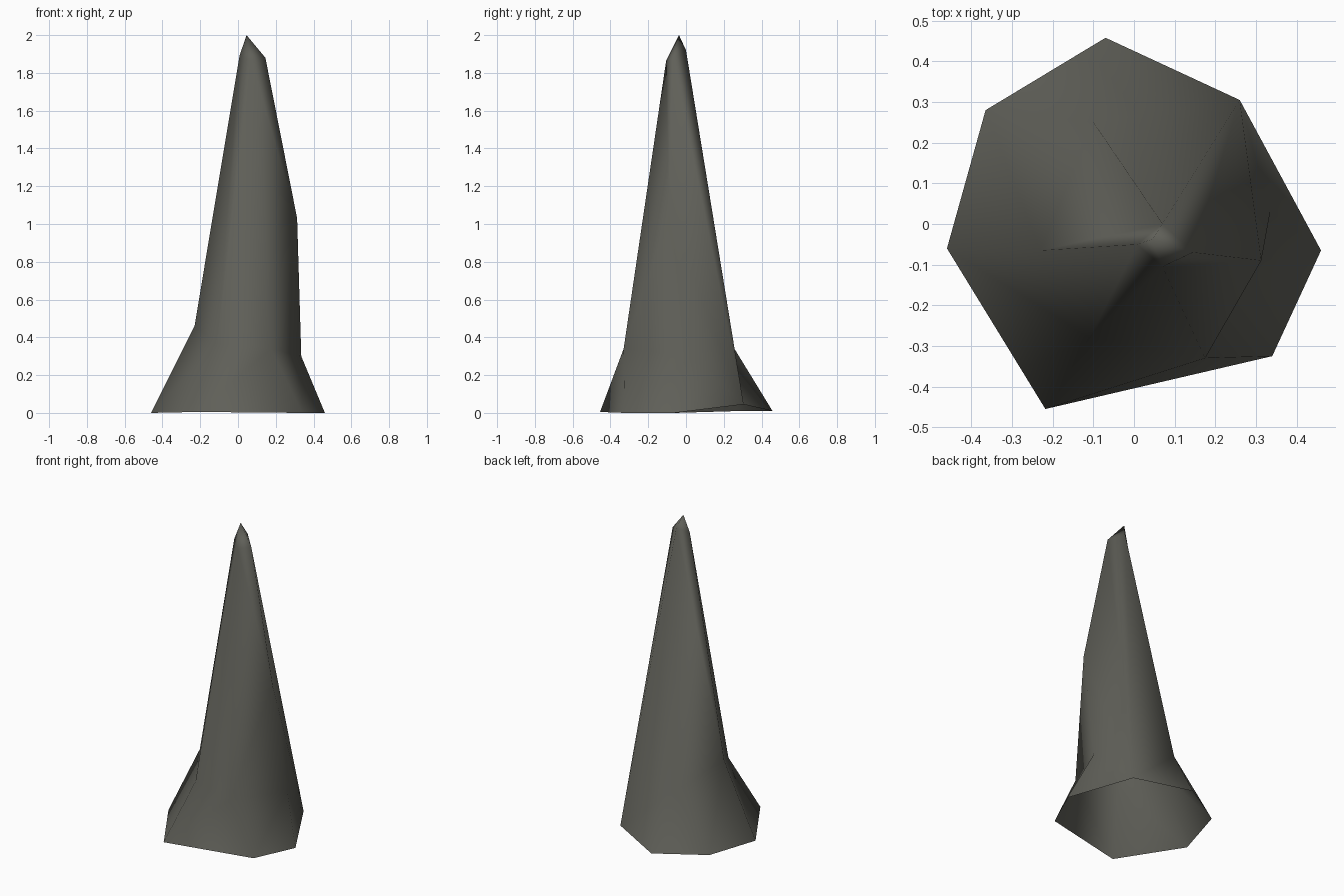
import bpy, bmesh

if "Cube" in bpy.data.objects:
    bpy.data.objects.remove(bpy.data.objects["Cube"])

bm = bmesh.new()


def ring(*pts):
    return [bm.verts.new(p) for p in pts]


def face(*vs):
    if len(set(vs)) == len(vs):
        bm.faces.new(vs)


def stitch(low, up, steps):
    """Join two closed rings: L advances the lower ring, U the upper one."""
    i = j = 0
    for s in steps:
        a, b = low[i % len(low)], up[j % len(up)]
        if s == "L":
            i += 1
            face(a, low[i % len(low)], b)
        else:
            j += 1
            face(a, up[j % len(up)], b)


# foot ring, counter-clockwise from the front right
foot = ring((.34, -.325, 0), (.46, -.065, 0), (.26, .305, .045), (-.07, .458, .01),
            (-.365, .28, .01), (-.46, -.06, 0), (-.218, -.455, .005))
spur = foot[2]  # foot corner that runs straight up into the shaft

# top of the flared foot
front, right, back, left, front_left = ring(
    (.175, -.33, .34), (.335, .03, .30), (-.10, .25, .35),
    (-.23, -.065, .46), (-.11, -.28, .365))

# shoulder bulge on the right side, upper ring and tip
shoulder, = ring((.313, -.09, 1.03))
neck = ring((.07, -.105, 1.865), (.145, -.07, 1.88), (.07, 0, 1.92), (.008, -.05, 1.89))
tip, = ring((.045, -.037, 2))

# flared foot
stitch(foot, [front, right, spur, back, left, front_left], "ULLUULLULULUL")
# shoulder
face(front, right, shoulder)
face(right, spur, shoulder)
# tapering shaft
stitch([front, shoulder, spur, back, left, front_left], neck, "LULULLULUL")
# pointed tip
for k in range(4):
    face(neck[k], neck[(k + 1) % 4], tip)

for f in bm.faces:
    f.smooth = True
mesh = bpy.data.meshes.new("rock_spike")
bm.to_mesh(mesh)
bm.free()
obj = bpy.data.objects.new("rock_spike", mesh)
bpy.context.collection.objects.link(obj)

mat = bpy.data.materials.new("dark grey stone")
mat.diffuse_color = (.115, .115, .098, 1)
mat.use_nodes = True
mat.node_tree.nodes["Principled BSDF"].inputs["Base Color"].default_value = mat.diffuse_color
mesh.materials.append(mat)
